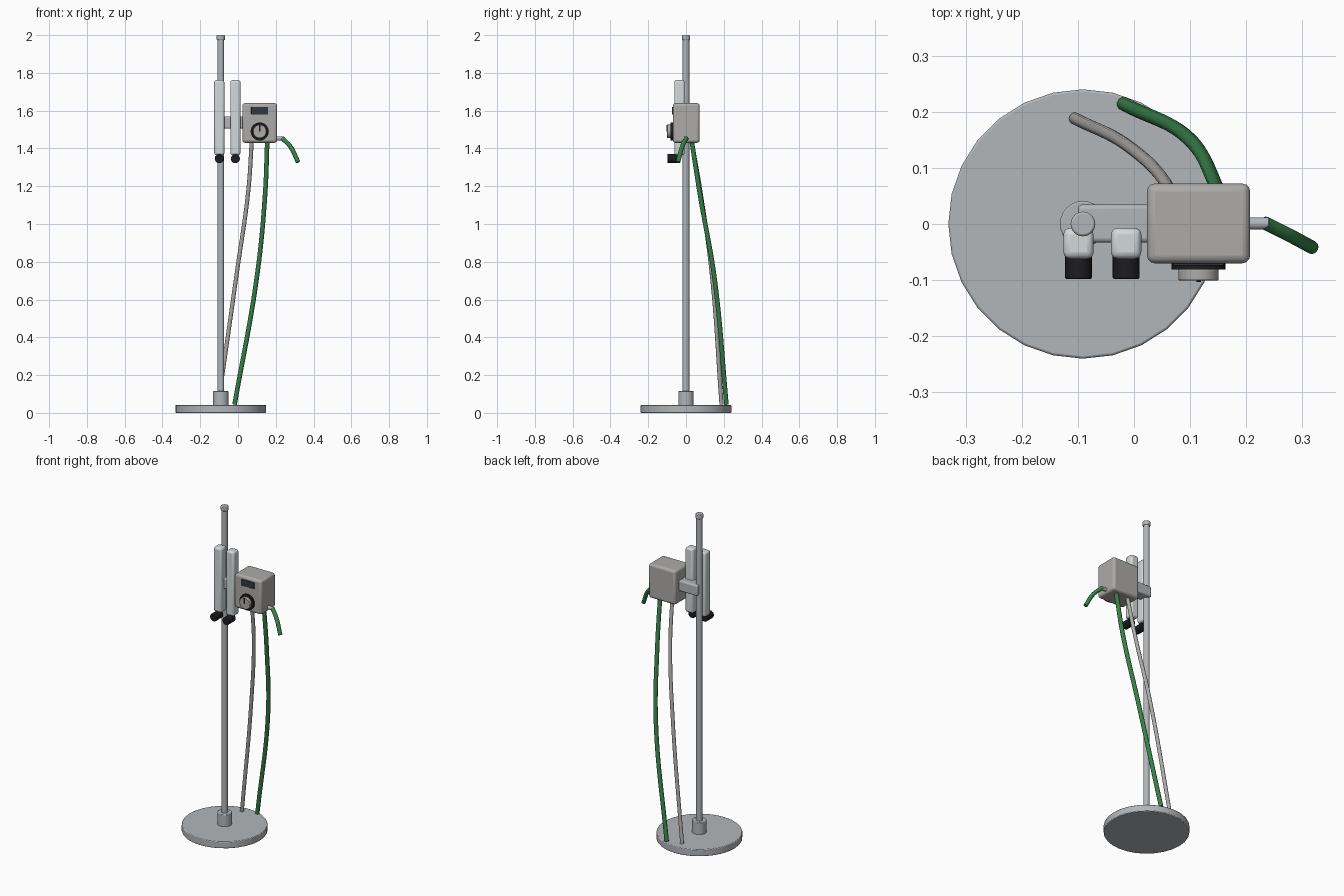
import bpy
from math import radians

if "Cube" in bpy.data.objects:
    bpy.data.objects.remove(bpy.data.objects["Cube"])

PX = -0.091  # pole axis


def material(name, rgb):
    m = bpy.data.materials.new(name)
    m.diffuse_color = (*rgb, 1)
    m.use_nodes = True
    m.node_tree.nodes["Principled BSDF"].inputs["Base Color"].default_value = m.diffuse_color
    return m


green = material("hose_green", (0.04, 0.22, 0.07))
black = material("rubber_black", (0.012, 0.012, 0.014))
dark = material("display_dark", (0.03, 0.04, 0.05))
pale = material("pale_plastic", (0.65, 0.69, 0.7))
warm = material("warm_grey", (0.42, 0.41, 0.40))
steel = material("steel", (0.45, 0.47, 0.49))


def finish(ob, name, mat, bevel=0, segments=3):
    ob.name = name
    ob.data.materials.append(mat)
    if bevel:
        b = ob.modifiers.new("round", 'BEVEL')
        b.width, b.segments = bevel, segments
        b.limit_method, b.angle_limit = 'ANGLE', radians(40)
    bpy.ops.object.shade_smooth_by_angle(angle=radians(35))
    return ob


def box(name, lo, hi, mat, bevel=0):
    bpy.ops.mesh.primitive_cube_add(size=1, location=[(a + b) / 2 for a, b in zip(lo, hi)])
    ob = bpy.context.object
    ob.scale = [b - a for a, b in zip(lo, hi)]
    bpy.ops.object.transform_apply(location=False, rotation=False, scale=True)
    return finish(ob, name, mat, bevel)


def cyl(name, r, a, b, at, mat, axis='Z', sides=24, bevel=0):
    """Cylinder running from a to b along axis; at = the other two coordinates in order."""
    mid = (a + b) / 2
    i = 'XYZ'.index(axis)
    loc = list(at)
    loc.insert(i, mid)
    rot = {'X': (0, radians(90), 0), 'Y': (radians(90), 0, 0), 'Z': (0, 0, 0)}[axis]
    bpy.ops.mesh.primitive_cylinder_add(vertices=sides, radius=r, depth=b - a, location=loc, rotation=rot)
    return finish(bpy.context.object, name, mat, bevel, 2)


def hose(name, pts, r, mat):
    cu = bpy.data.curves.new(name, 'CURVE')
    cu.dimensions = '3D'
    cu.bevel_depth, cu.bevel_resolution, cu.use_fill_caps = r, 4, True
    s = cu.splines.new('BEZIER')
    s.resolution_u = 10
    s.bezier_points.add(len(pts) - 1)
    for p, co in zip(s.bezier_points, pts):
        p.co = co
        p.handle_left_type = p.handle_right_type = 'AUTO'
    ob = bpy.data.objects.new(name, cu)
    bpy.context.collection.objects.link(ob)
    bpy.ops.object.select_all(action='DESELECT')
    ob.select_set(True)
    bpy.context.view_layer.objects.active = ob
    bpy.ops.object.convert(target='MESH')
    finish(bpy.context.object, name, mat)


# Stand
cyl("base_disc", 0.24, 0, 0.042, (PX, 0), steel, sides=28, bevel=0.004)
cyl("pole_socket", 0.041, 0.04, 0.115, (PX, 0), steel, bevel=0.003)
cyl("pole", 0.018, 0.04, 1.985, (PX, 0), steel)
cyl("pole_cap", 0.022, 1.973, 2.0, (PX, 0), steel, bevel=0.004)

# Arm from pole to control box
box("mount_arm", (-0.1, -0.033, 1.505), (0.03, 0.035, 1.57), steel, 0.008)

# Two flow tubes with black knobs
for side, x in (("left", -0.099), ("right", -0.014)):
    box(f"flow_tube_{side}", (x - 0.027, -0.062, 1.365), (x + 0.027, -0.007, 1.762), pale, 0.012)
    cyl(f"tube_knob_{side}", 0.024, -0.098, -0.035, (x, 1.346), black, 'Y', bevel=0.003)

# Control box with display and dial
box("control_box", (0.023, -0.07, 1.43), (0.207, 0.072, 1.64), warm, 0.014)
box("display", (0.07, -0.074, 1.58), (0.16, -0.06, 1.62), dark, 0.002)
cyl("dial_ring", 0.048, -0.081, -0.06, (0.115, 1.49), black, 'Y', 32)
cyl("dial_knob", 0.036, -0.101, -0.08, (0.115, 1.49), warm, 'Y', 32, 0.003)
box("dial_pointer", (0.111, -0.103, 1.49), (0.119, -0.095, 1.524), black)

# Outlet and hoses
cyl("outlet_nozzle", 0.011, 0.2, 0.24, (0.001, 1.453), steel, 'X', 16)
hose("outlet_hose", [(0.233, 0.002, 1.455), (0.277, -0.02, 1.41), (0.318, -0.042, 1.328)], 0.012, green)
hose("grey_supply_hose", [(0.073, 0.03, 1.44), (0.055, 0.075, 1.18),
                          (-0.005, 0.135, 0.75), (-0.105, 0.188, 0.045)], 0.011, warm)
hose("green_supply_hose", [(0.155, 0.03, 1.44), (0.143, 0.075, 1.15),
                           (0.1, 0.15, 0.72), (-0.018, 0.214, 0.045)], 0.0125, green)
